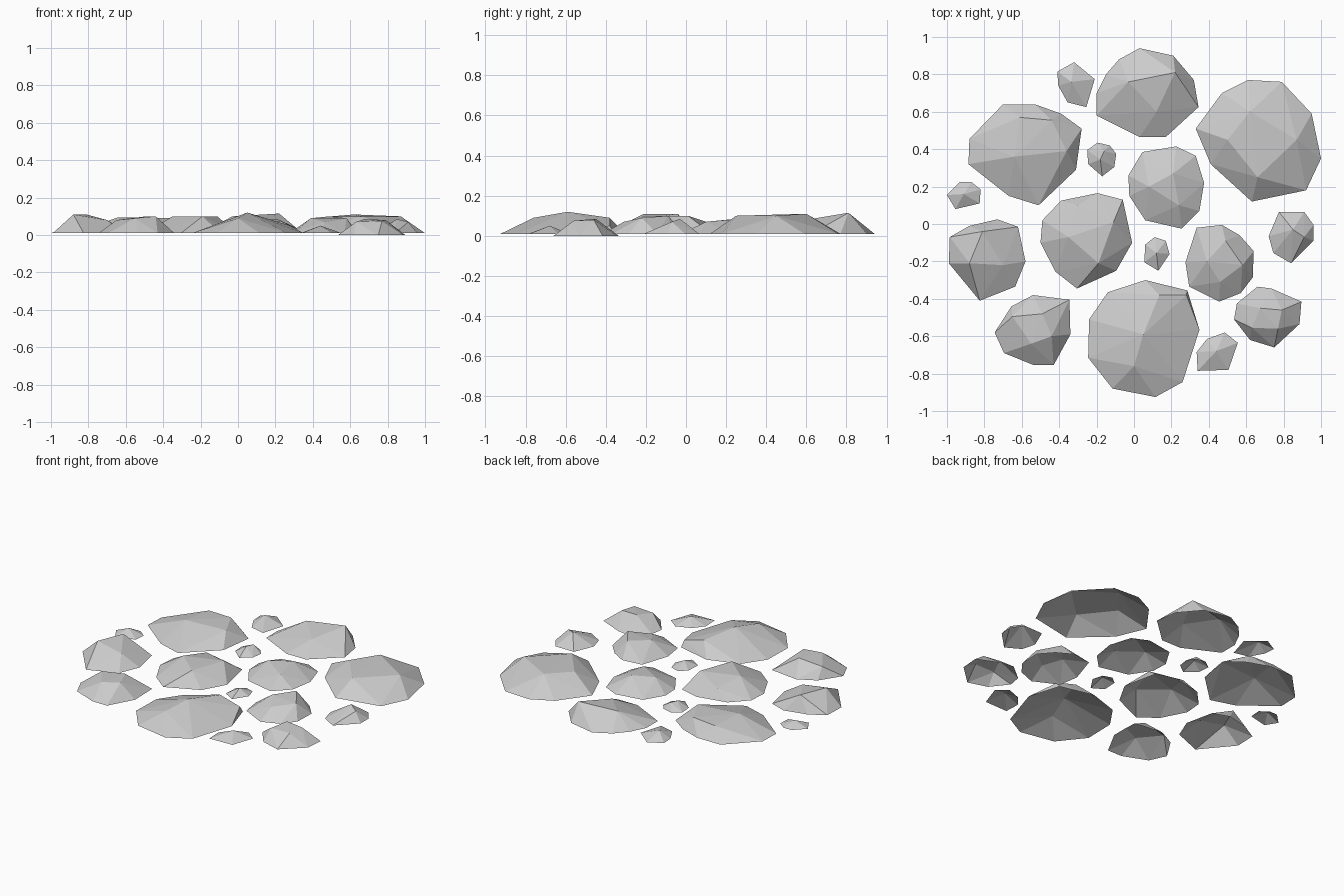
import bpy, bmesh

grey = bpy.data.materials.new("stone grey")
grey.diffuse_color = (0.6, 0.6, 0.6, 1)
BASE = 0.01  # height of most rims


def stone(name, rim, crown, base=BASE):
    """Open faceted shell: the hull of a ground outline and a few crown points."""
    bm = bmesh.new()
    for x, y in rim:
        bm.verts.new((x, y, base))
    for p in crown:
        bm.verts.new(p)
    hull = bmesh.ops.convex_hull(bm, input=bm.verts[:])
    spare = {g for g in hull["geom_interior"] if isinstance(g, bmesh.types.BMVert)}
    bmesh.ops.delete(bm, geom=list(spare), context='VERTS')
    bmesh.ops.recalc_face_normals(bm, faces=bm.faces[:])
    # The underside is open
    under = [f for f in bm.faces if all(v.co.z < base + 1e-4 for v in f.verts)]
    bmesh.ops.delete(bm, geom=under, context='FACES')
    mesh = bpy.data.meshes.new(name)
    bm.to_mesh(mesh)
    bm.free()
    mesh.materials.append(grey)
    bpy.context.collection.objects.link(bpy.data.objects.new(name, mesh))


# Large stones
stone("stone_back",
      [(.03, .94), (.21, .90), (.32, .77), (.345, .625), (.17, .465),
       (.03, .465), (-.2, .58), (-.2, .70), (-.15, .80), (-.08, .88)],
      [(-.03, .76, .10), (.22, .81, .115), (.12, .60, .08)])
stone("stone_back_right",
      [(.61, .77), (.79, .76), (.95, .59), (1, .35), (.92, .18),
       (.63, .12), (.41, .32), (.33, .51), (.47, .70)],
      [(.50, .45, .10), (.62, .60, .11), (.87, .45, .10), (.66, .25, .10)])
stone("stone_back_left",
      [(-.70, .64), (-.53, .64), (-.39, .59), (-.28, .51), (-.31, .29),
       (-.51, .10), (-.67, .15), (-.885, .32), (-.88, .455)],
      [(-.61, .57, .085), (-.44, .555, .09), (-.36, .39, .09), (-.64, .36, .095)])
stone("stone_front",
      [(.06, -.30), (.285, -.355), (.35, -.565), (.275, -.685), (.26, -.845),
       (.115, -.925), (-.115, -.88), (-.245, -.715), (-.24, -.51), (-.14, -.365)],
      [(.05, -.59, .12), (.135, -.38, .09), (0, -.76, .09), (.28, -.38, .05)])

# Middle stones
stone("stone_centre_right",
      [(.045, .385), (.225, .415), (.33, .365), (.375, .22), (.35, .07),
       (.255, -.025), (.06, .02), (-.025, .15), (-.03, .26)],
      [(.21, .27, .085), (.08, .20, .08), (.24, .10, .07)])
stone("stone_centre_left",
      [(-.195, .165), (-.06, .13), (-.01, -.10), (-.095, -.25), (-.305, -.345),
       (-.42, -.255), (-.50, -.10), (-.49, .02), (-.39, .125)],
      [(-.35, -.07, .10), (-.11, .01, .10), (-.19, -.21, .10), (-.30, .10, .07)])
stone("stone_left",
      [(-.73, .025), (-.62, -.015), (-.58, -.20), (-.635, -.335), (-.825, -.41),
       (-.99, -.21), (-.985, -.07), (-.88, -.01)],
      [(-.88, -.21, .11), (-.81, -.04, .11), (-.70, -.22, .08)])
stone("stone_right",
      [(.335, -.02), (.47, -.005), (.565, -.06), (.64, -.145), (.635, -.285),
       (.57, -.37), (.455, -.415), (.295, -.335), (.275, -.205)],
      [(.49, -.09, .10), (.58, -.22, .09), (.39, -.20, .09), (.46, -.31, .07)])
stone("stone_front_left",
      [(-.54, -.38), (-.345, -.405), (-.34, -.59), (-.43, -.755), (-.535, -.755),
       (-.695, -.69), (-.745, -.58), (-.655, -.44)],
      [(-.65, -.495, .08), (-.49, -.48, .10), (-.44, -.60, .10), (-.55, -.64, .09)])
stone("stone_front_right",
      [(.66, -.335), (.735, -.345), (.895, -.415), (.885, -.535), (.75, -.66),
       (.62, -.62), (.535, -.51), (.55, -.425)],
      [(.675, -.45, .085), (.79, -.46, .08), (.77, -.56, .075), (.63, -.555, .07)], 0)
stone("stone_far_right",
      [(.775, .065), (.91, .065), (.96, -.005), (.96, -.09), (.84, -.21),
       (.745, -.155), (.72, -.065)],
      [(.85, -.03, .085), (.91, -.07, .07)])

# Pebbles between the stones
stone("pebble_back",
      [(-.32, .865), (-.21, .775), (-.255, .625), (-.355, .65), (-.405, .74), (-.41, .815)],
      [(-.335, .76, .055)])
stone("pebble_middle",
      [(-.195, .435), (-.13, .42), (-.095, .375), (-.105, .305), (-.17, .255),
       (-.245, .32), (-.25, .395)],
      [(-.16, .39, .05), (-.18, .345, .05)])
stone("pebble_left",
      [(-.93, .225), (-.87, .225), (-.82, .185), (-.825, .11), (-.955, .08), (-1, .155)],
      [(-.91, .16, .045)])
stone("pebble_centre",
      [(.11, -.07), (.17, -.09), (.19, -.16), (.13, -.25), (.055, -.205), (.06, -.11)],
      [(.12, -.155, .045)])
stone("pebble_front",
      [(.485, -.58), (.555, -.635), (.505, -.78), (.34, -.785), (.335, -.685), (.39, -.615)],
      [(.44, -.68, .05)])
